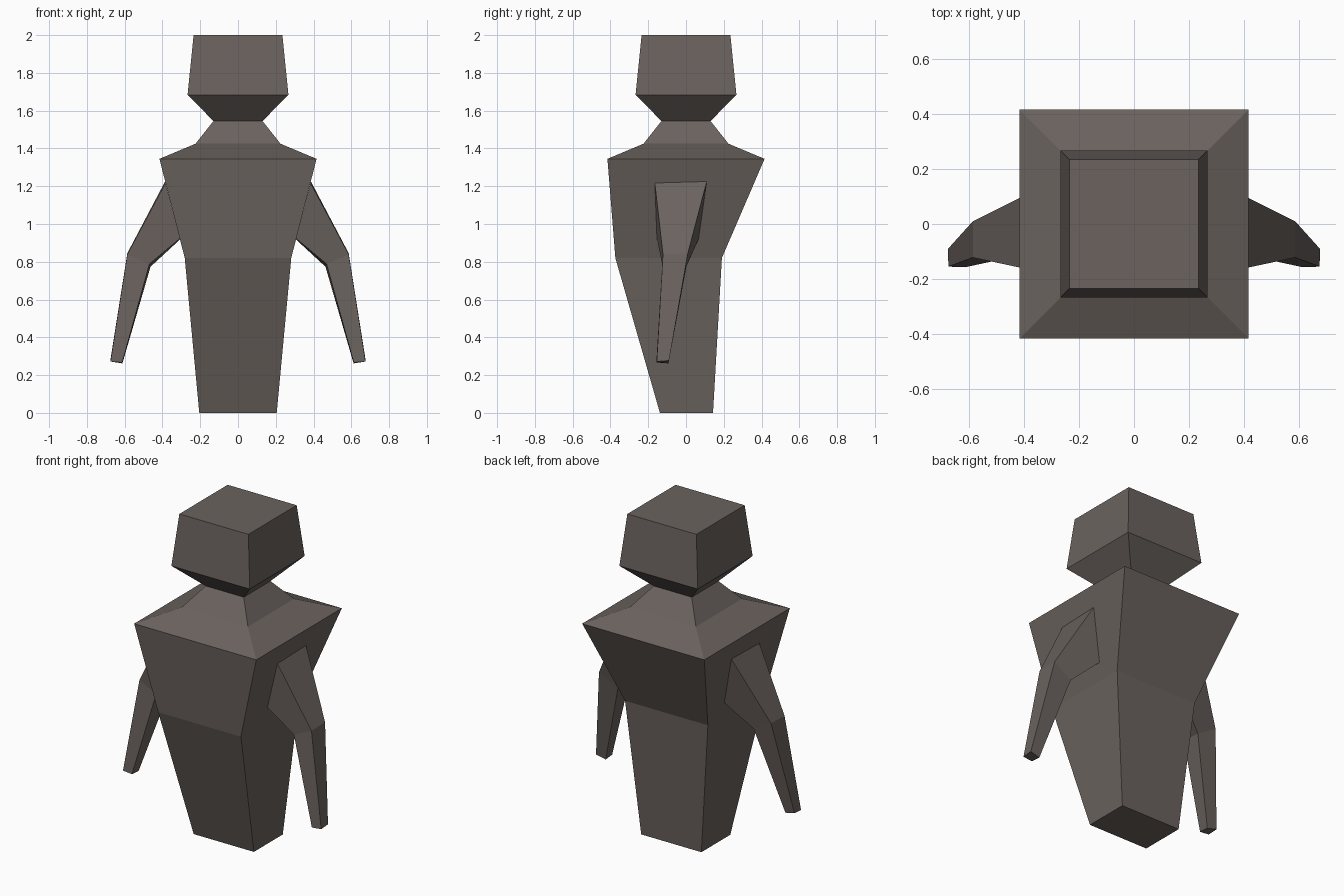
import bpy, bmesh

if "Cube" in bpy.data.objects:
    bpy.data.objects.remove(bpy.data.objects["Cube"])

stone = bpy.data.materials.new("grey_brown")
stone.diffuse_color = (0.145, 0.123, 0.112, 1)
stone.use_nodes = True
stone.node_tree.nodes["Principled BSDF"].inputs["Base Color"].default_value = stone.diffuse_color


def rect(x, y0, y1, z):
    """Horizontal rectangular ring, symmetric in x."""
    return [(-x, y0, z), (x, y0, z), (x, y1, z), (-x, y1, z)]


def loft(name, rings, cap_start, cap_end):
    """Skin a run of four-point rings into one flat-shaded object."""
    bm = bmesh.new()
    loops = [[bm.verts.new(p) for p in ring] for ring in rings]
    for a, b in zip(loops, loops[1:]):
        for i in range(4):
            j = (i + 1) % 4
            bm.faces.new((a[i], a[j], b[j], b[i]))
    if cap_start:
        bm.faces.new(loops[0][::-1])
    if cap_end:
        bm.faces.new(loops[-1])
    bmesh.ops.recalc_face_normals(bm, faces=bm.faces)
    mesh = bpy.data.meshes.new(name)
    bm.to_mesh(mesh)
    bm.free()
    mesh.materials.append(stone)
    obj = bpy.data.objects.new(name, mesh)
    bpy.context.collection.objects.link(obj)
    return obj


# Torso: waist leans forward, wide square shoulders, narrow neck
neck = rect(0.13, -0.13, 0.13, 1.545)
loft("torso", [
    rect(0.205, -0.138, 0.143, 0),
    rect(0.282, -0.374, 0.19, 0.82),
    rect(0.416, -0.416, 0.416, 1.345),
    rect(0.225, -0.225, 0.225, 1.425),
    neck], True, False)

# Head: flares out from the neck, tapers to a flat top
loft("head", [
    neck,
    rect(0.267, -0.267, 0.267, 1.684),
    rect(0.235, -0.235, 0.235, 2.0)], False, True)

# Arms: rings at shoulder (on the torso side), elbow and hand,
# each ordered outer front, outer back, inner back, inner front
arm = [
    [(0.384, -0.165, 1.217), (0.386, 0.11, 1.225), (0.307, 0.066, 0.918), (0.308, -0.154, 0.923)],
    [(0.586, -0.122, 0.84), (0.586, 0.01, 0.845), (0.463, 0.002, 0.774), (0.469, -0.126, 0.788)],
    [(0.675, -0.155, 0.272), (0.676, -0.09, 0.277), (0.612, -0.093, 0.262), (0.613, -0.157, 0.267)],
]
for side, s in (("right", 1), ("left", -1)):
    loft(side + "_arm", [[(s * x, y, z) for x, y, z in ring] for ring in arm], False, True)

# Arms are open at the shoulder, so make sure their faces point outward
for side, s in (("right", 1), ("left", -1)):
    mesh = bpy.data.objects[side + "_arm"].data
    cap = mesh.polygons[len(mesh.polygons) - 1]
    if cap.normal.z > 0:
        mesh.flip_normals()
